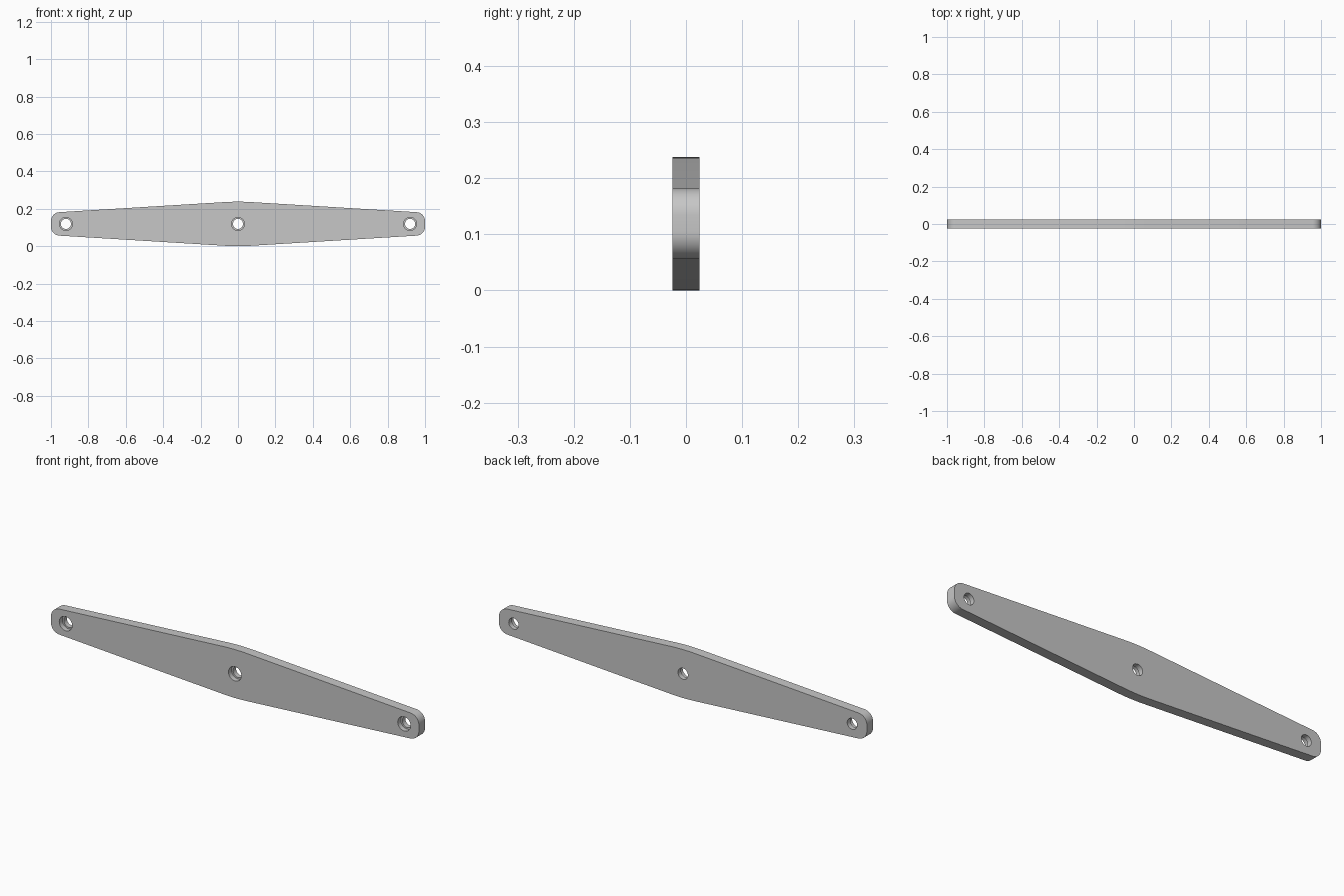
import bpy, bmesh, math
from mathutils import Vector

if "Cube" in bpy.data.objects:
    bpy.data.objects.remove(bpy.data.objects["Cube"])

MID_Z = 0.119          # height of the bar's centre line
HALF_T = 0.024         # half of the bar's thickness
END_H, MID_H = 0.06, 0.121
HOLE_XS = (-0.92, 0, 0.92)
WIDE, NARROW, SIDES = 0.035, 0.027, 32

steel = bpy.data.materials.new("light grey metal")
steel.use_nodes = True
steel.diffuse_color = (0.57, 0.57, 0.57, 1)
steel.node_tree.nodes["Principled BSDF"].inputs["Base Color"].default_value = (0.57, 0.57, 0.57, 1)


def fillet(prev, corner, nxt, reach, steps):
    """Points (x, z) of the arc that rounds a corner, starting 'reach' along each side."""
    a, b = (prev - corner).normalized(), (nxt - corner).normalized()
    half = a.angle(b) / 2
    radius = reach * math.tan(half)
    inward = (a + b).normalized()
    centre = corner + inward * reach / math.cos(half)
    # Sweep about the outward direction, anticlockwise like the outline
    out = math.atan2(-inward.y, -inward.x)
    spread = math.pi / 2 - half
    angles = [out + spread * (2 * i / steps - 1) for i in range(steps + 1)]
    return [centre + radius * Vector((math.cos(t), math.sin(t))) for t in angles]


def circle(x, radius):
    angles = [math.tau * i / SIDES for i in range(SIDES)]
    return [Vector((x + radius * math.cos(t), MID_Z + radius * math.sin(t))) for t in angles]


def loft(bm, sections):
    """Closed solid through matching (y, outline) sections."""
    rings = [[bm.verts.new((p.x, y, p.y)) for p in points] for y, points in sections]
    for low, high in zip(rings, rings[1:]):
        for i in range(len(low)):
            bm.faces.new((low[i - 1], low[i], high[i], high[i - 1]))
    bm.faces.new(rings[0])
    bm.faces.new(rings[-1])


def make_object(name, bm):
    bmesh.ops.recalc_face_normals(bm, faces=bm.faces)
    mesh = bpy.data.meshes.new(name)
    bm.to_mesh(mesh)
    bm.free()
    mesh.materials.append(steel)
    obj = bpy.data.objects.new(name, mesh)
    bpy.context.collection.objects.link(obj)
    return obj


# Tapered bar: rounded outline through the thickness
corners = [Vector((x, MID_Z + z)) for x, z in
           ((-1, -END_H), (0, -MID_H), (1, -END_H), (1, END_H), (0, MID_H), (-1, END_H))]
outline = []
for i, c in enumerate(corners):
    reach, steps = (0.07, 6) if c.x == 0 else (0.045, 10)
    outline += fillet(corners[i - 1], c, corners[(i + 1) % len(corners)], reach, steps)
bm = bmesh.new()
loft(bm, [(-HALF_T, outline), (HALF_T, outline)])
bar = make_object("tapered_bar", bm)

# Stepped bores: wide at the front, narrow through to the back
bm = bmesh.new()
for x in HOLE_XS:
    loft(bm, [(y, circle(x, r)) for y, r in
              ((-0.05, WIDE), (0, WIDE), (0, NARROW), (0.05, NARROW))])
cutter = make_object("bore_cutter", bm)
cutter.hide_render = True

# Cut the bores and drop the cutter
cut = bar.modifiers.new("bores", "BOOLEAN")
cut.operation, cut.solver, cut.object = "DIFFERENCE", "EXACT", cutter
bpy.ops.object.select_all(action="DESELECT")
bpy.context.view_layer.objects.active = bar
bar.select_set(True)
bpy.ops.object.modifier_apply(modifier=cut.name)
bpy.data.objects.remove(cutter)
bpy.ops.object.shade_smooth_by_angle(angle=math.radians(30))
